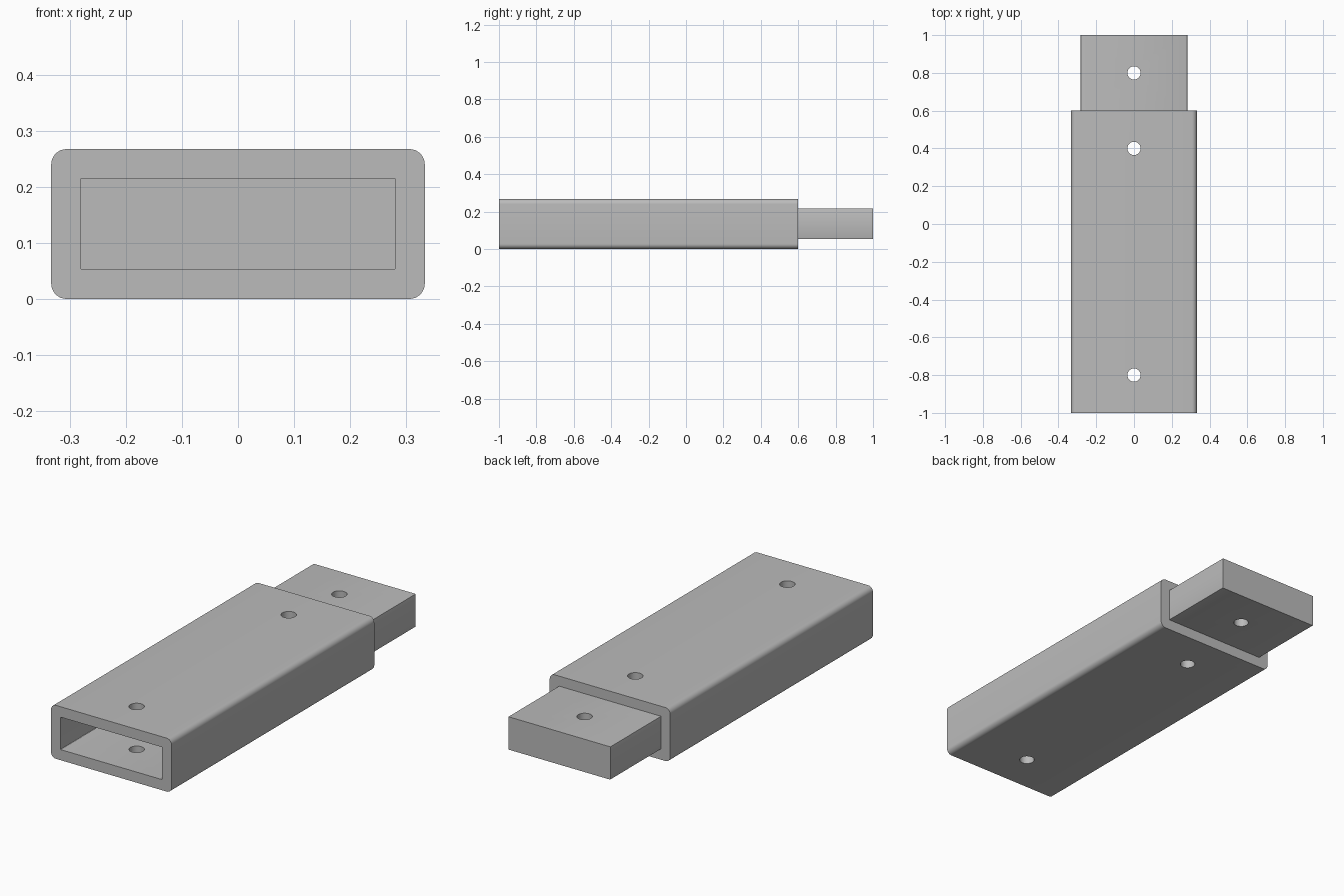
import bpy, bmesh, math

if "Cube" in bpy.data.objects:
    bpy.data.objects.remove(bpy.data.objects["Cube"])

grey = bpy.data.materials.new("plain grey")
grey.diffuse_color = (0.5, 0.5, 0.5, 1)
grey.use_nodes = True
grey.node_tree.nodes["Principled BSDF"].inputs["Base Color"].default_value = grey.diffuse_color


def profile_bar(name, half_w, z0, z1, y0, y1, radius, steps):
    """Rounded rectangle in x/z, extruded along y."""
    bm = bmesh.new()
    cx, cz, mid = half_w - radius, (z1 - z0) / 2 - radius, (z0 + z1) / 2
    ring = []
    for q, (sx, sz) in enumerate([(1, 1), (-1, 1), (-1, -1), (1, -1)]):
        for i in range(steps + 1):
            a = math.pi / 2 * (q + i / steps)
            ring.append(bm.verts.new((sx * cx + radius * math.cos(a), y0,
                                      mid + sz * cz + radius * math.sin(a))))
    face = bm.faces.new(ring)
    out = bmesh.ops.extrude_face_region(bm, geom=[face])
    verts = [v for v in out["geom"] if isinstance(v, bmesh.types.BMVert)]
    bmesh.ops.translate(bm, verts=verts, vec=(0, y1 - y0, 0))
    bmesh.ops.recalc_face_normals(bm, faces=bm.faces)
    mesh = bpy.data.meshes.new(name)
    bm.to_mesh(mesh)
    bm.free()
    mesh.materials.append(grey)
    obj = bpy.data.objects.new(name, mesh)
    bpy.context.collection.objects.link(obj)
    return obj


def combine(obj, other, operation):
    mod = obj.modifiers.new(operation.lower(), "BOOLEAN")
    mod.object, mod.operation, mod.solver = other, operation, "EXACT"
    bpy.context.view_layer.objects.active = obj
    bpy.ops.object.modifier_apply(modifier=mod.name)
    bpy.data.objects.remove(other)


# Rounded outer sleeve with the joining tongue at the back
sleeve = profile_bar("sleeve", 0.333, 0, 0.267, -1, 0.6, 0.027, 8)
tongue = profile_bar("tongue", 0.282, 0.053, 0.217, 0.3, 1, 0.002, 2)
combine(sleeve, tongue, "UNION")

# Socket open at the front, running back to the tongue insert
socket = profile_bar("socket_cutter", 0.281, 0.053, 0.215, -1.1, 0.2, 0.003, 3)
combine(sleeve, socket, "DIFFERENCE")

# Vertical pin holes
for y in (-0.8, 0.4, 0.8):
    bpy.ops.mesh.primitive_cylinder_add(vertices=48, radius=0.035, depth=1,
                                        location=(0, y, 0.13))
    pin = bpy.context.object
    pin.data.materials.append(grey)
    combine(sleeve, pin, "DIFFERENCE")

# Smooth rounded edges, sharp ends
bpy.ops.object.select_all(action="DESELECT")
sleeve.select_set(True)
bpy.context.view_layer.objects.active = sleeve
bpy.ops.object.shade_smooth_by_angle(angle=math.radians(30))
sleeve.name = "joining_sleeve"
